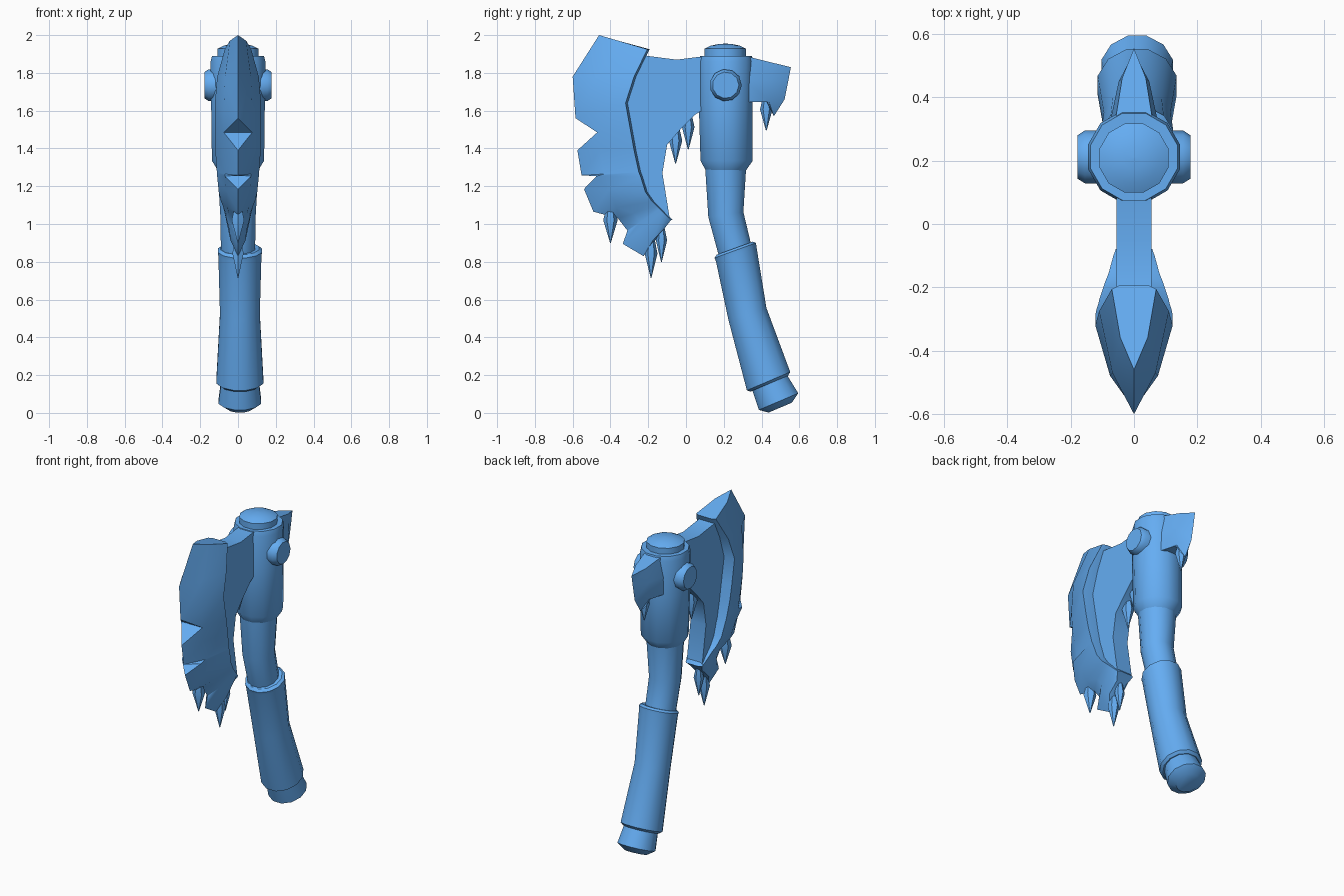
import bpy, bmesh
from math import sin, cos, pi, radians
from mathutils import Vector

if "Cube" in bpy.data.objects:
    bpy.data.objects.remove(bpy.data.objects["Cube"])

BLUE = bpy.data.materials.new("blue")
BLUE.diffuse_color = (0.13, 0.42, 0.90, 1)
BLUE.use_nodes = True
BLUE.node_tree.nodes["Principled BSDF"].inputs["Base Color"].default_value = BLUE.diffuse_color


def finish(bm, name, angle=35):
    bmesh.ops.remove_doubles(bm, verts=bm.verts, dist=0.0005)
    bmesh.ops.recalc_face_normals(bm, faces=bm.faces)
    me = bpy.data.meshes.new(name)
    bm.to_mesh(me)
    bm.free()
    me.materials.append(BLUE)
    ob = bpy.data.objects.new(name, me)
    bpy.context.collection.objects.link(ob)
    bpy.ops.object.select_all(action='DESELECT')
    ob.select_set(True)
    bpy.context.view_layer.objects.active = ob
    bpy.ops.object.shade_smooth_by_angle(angle=radians(angle))
    return ob


def tube(name, rings, n=12, x=0.0, angle=36):
    """Capped tube through rings (y, z, radius, tilt in degrees)."""
    bm = bmesh.new()
    loops = []
    for y, z, r, t in rings:
        t = radians(t)
        loop = []
        for i in range(n):
            a = 2 * pi * (i + 0.5) / n
            c, s = r * cos(a), r * sin(a)
            loop.append(bm.verts.new((x + c, y + s * cos(t), z + s * sin(t))))
        loops.append(loop)
    for a, b in zip(loops, loops[1:]):
        for i in range(n):
            j = (i + 1) % n
            bm.faces.new((a[i], a[j], b[j], b[i]))
    bm.faces.new(loops[0])
    bm.faces.new(loops[-1])
    return finish(bm, name, angle)


def wedge(name, stations, lip):
    """Convex blade: (root y, z, half width, edge y, z, is_notch) per station;
    lip slopes the rear wall towards the handle."""
    bm = bmesh.new()
    rows = []
    for ry, rz, h, ey, ez, notch in stations:
        t = 1.0 if notch else 0.6
        my, mz = ry + (ey - ry) * t, rz + (ez - rz) * t
        half = [(0.045, ry + lip, rz), (h, ry, rz), (h * 0.62, my, mz)]
        pts = half + [(0, ey, ez)] + [(-x, y, z) for x, y, z in reversed(half)]
        rows.append([bm.verts.new(p) for p in pts])
    for k in range(len(rows) - 1):
        a, b = rows[k], rows[k + 1]
        for w, r, m in ((0, 1, 2), (6, 5, 4)):
            bm.faces.new((a[w], a[r], b[r], b[w]))
            bm.faces.new((a[r], a[m], b[m], b[r]))
            if stations[k + 1][5]:
                tris = ((a[m], a[3], b[m]), (a[3], b[3], b[m]))
            else:
                tris = ((a[m], a[3], b[3]), (a[m], b[3], b[m]))
            for f in tris:
                bm.faces.new(f)
        bm.faces.new((a[0], b[0], b[6], a[6]))
    bm.faces.new(rows[0])
    bm.faces.new(rows[-1])
    return finish(bm, name)


def icicle(name, y, top, tip, r):
    """Hanging double-pointed spike."""
    mid = tip + (top - tip) * 0.6
    tube(name, [(y, top, r * 0.5, 0), (y, mid, r, 0), (y, tip, 0.002, 0)], 6)


# Handle: pommel, wrapped grip, bent shaft
tube("pommel", [(0.499, 0.028, 0.07, 23), (0.490, 0.060, 0.117, 23),
                (0.450, 0.145, 0.106, 23), (0.430, 0.190, 0.10, 23)], x=0.01)
tube("grip", [(0.441, 0.155, 0.112, 23), (0.437, 0.168, 0.129, 23),
              (0.325, 0.525, 0.109, 17), (0.266, 0.840, 0.118, 20),
              (0.261, 0.860, 0.121, 20), (0.258, 0.872, 0.105, 20)], x=0.01)
tube("shaft", [(0.275, 0.80, 0.092, 16), (0.252, 0.89, 0.094, 16),
               (0.211, 1.05, 0.097, 8), (0.210, 1.34, 0.115, 0)])

# Head socket with domed cap
tube("socket", [(0.211, 1.28, 0.108, 0), (0.215, 1.335, 0.143, 0),
                (0.210, 1.63, 0.147, 0), (0.212, 1.86, 0.15, 0),
                (0.212, 1.89, 0.142, 0)], angle=36)
tube("cap", [(0.208, 1.88, 0.113, 0), (0.208, 1.928, 0.113, 0),
             (0.208, 1.944, 0.080, 0), (0.208, 1.953, 0.035, 0),
             (0.208, 1.955, 0.001, 0)])

# Bolt heads on both sides
for side, label in ((1, "right"), (-1, "left")):
    bm = bmesh.new()
    prev = None
    for x, r in ((0.10, 0.085), (0.155, 0.085), (0.178, 0.07)):
        loop = [bm.verts.new((side * x, 0.21 + r * cos(2 * pi * i / 11),
                              1.735 + r * sin(2 * pi * i / 11))) for i in range(11)]
        if prev:
            for i in range(11):
                j = (i + 1) % 11
                bm.faces.new((prev[i], prev[j], loop[j], loop[i]))
        else:
            bm.faces.new(loop)
        prev = loop
    bm.faces.new(prev)
    finish(bm, "bolt_" + label, 36)

# Main blade with chipped cutting edge
wedge("blade", [
    (-0.205, 1.925, 0.070, -0.46, 2.00, 0),
    (-0.275, 1.780, 0.110, -0.60, 1.78, 0),
    (-0.320, 1.640, 0.122, -0.585, 1.56, 0),
    (-0.292, 1.485, 0.122, -0.47, 1.485, 1),
    (-0.275, 1.390, 0.120, -0.575, 1.39, 0),
    (-0.250, 1.275, 0.112, -0.553, 1.258, 0),
    (-0.240, 1.250, 0.110, -0.475, 1.253, 1),
    (-0.215, 1.170, 0.102, -0.54, 1.185, 0),
    (-0.180, 1.120, 0.090, -0.49, 1.065, 0),
    (-0.155, 1.095, 0.080, -0.36, 1.03, 0),
    (-0.140, 1.080, 0.076, -0.31, 0.965, 0),
    (-0.125, 1.065, 0.072, -0.335, 0.895, 0),
    (-0.100, 1.040, 0.065, -0.225, 0.83, 0),
    (-0.080, 1.020, 0.058, -0.135, 0.95, 0)], 0.012)

# Plate joining blade to socket
web = [(0.15, 1.888), (0.07, 1.885), (-0.05, 1.87), (-0.205, 1.89), (-0.24, 1.90),
       (-0.295, 1.78), (-0.34, 1.64), (-0.295, 1.33), (-0.24, 1.15),
       (-0.085, 1.022), (-0.125, 1.27), (-0.10, 1.42), (-0.03, 1.50),
       (0.05, 1.58), (0.15, 1.64)]
bm = bmesh.new()
face = bm.faces.new([bm.verts.new((-0.055, y, z)) for y, z in web])
ext = bmesh.ops.extrude_face_region(bm, geom=[face], use_keep_orig=True)
bmesh.ops.translate(bm, vec=Vector((0.11, 0, 0)),
                    verts=[g for g in ext["geom"] if isinstance(g, bmesh.types.BMVert)])
finish(bm, "blade_web")

# Rear fluke
wedge("rear_fluke", [
    (0.32, 1.888, 0.060, 0.555, 1.83, 0),
    (0.31, 1.760, 0.078, 0.542, 1.76, 0),
    (0.31, 1.645, 0.078, 0.522, 1.66, 0),
    (0.43, 1.645, 0.045, 0.465, 1.57, 0)], -0.01)

# Icicles under blade, web and fluke
spikes = [(-0.40, 1.10, 0.90, 0.038), (-0.185, 0.93, 0.715, 0.034),
          (-0.13, 0.99, 0.80, 0.03), (-0.055, 1.52, 1.32, 0.035),
          (0.012, 1.59, 1.395, 0.033), (0.425, 1.68, 1.495, 0.033)]
for i, (y, top, tip, r) in enumerate(spikes):
    icicle(f"icicle_{i + 1}", y, top, tip, r)
